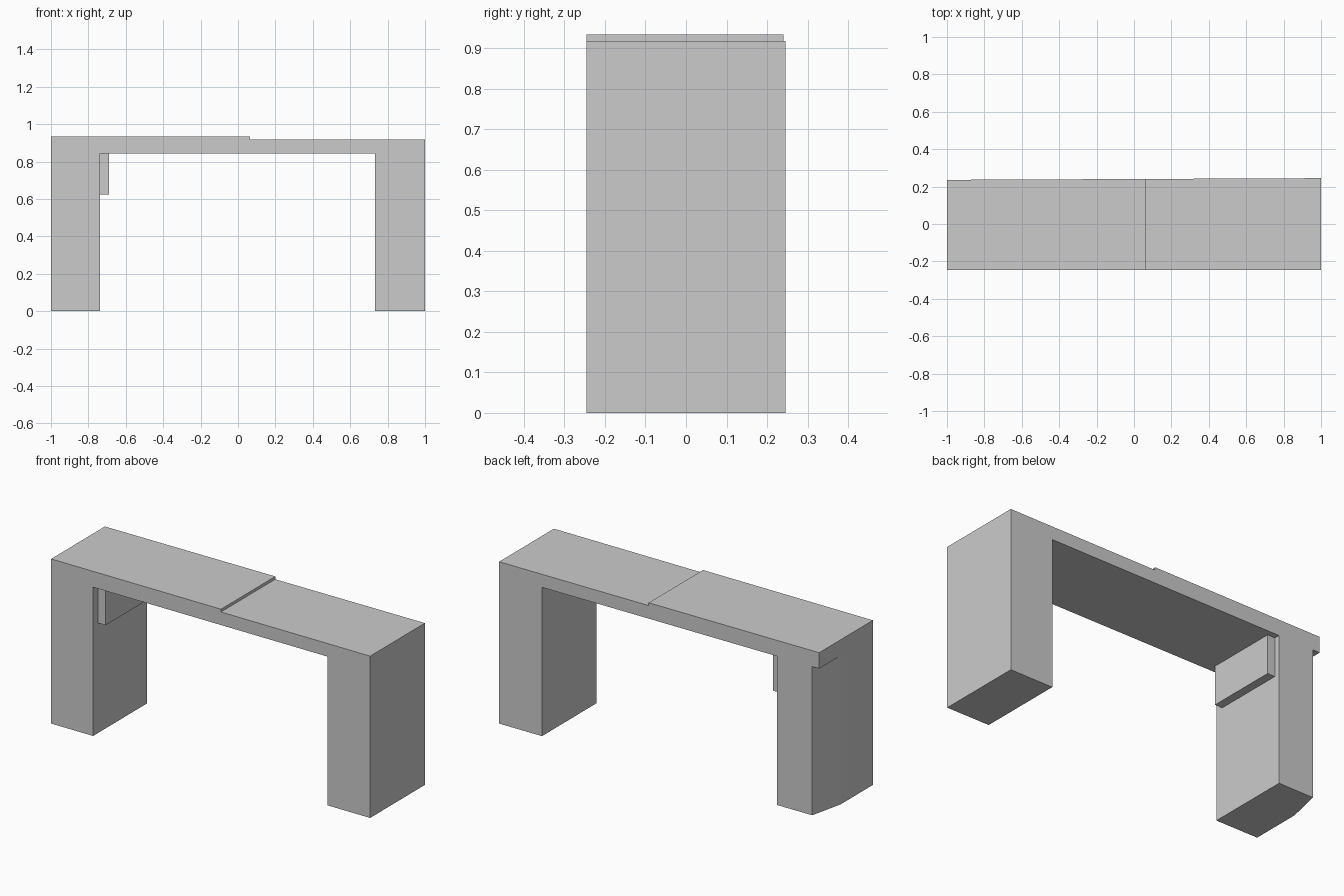
import bpy, bmesh
from mathutils import Vector

if "Cube" in bpy.data.objects:
    bpy.data.objects.remove(bpy.data.objects["Cube"])

FRONT, BACK = -0.245, 0.245
UNDER = 0.843            # underside of the deck


def prism(name, points, sweep):
    """Closed solid made by sweeping a flat outline along a vector."""
    bm = bmesh.new()
    face = bm.faces.new([bm.verts.new(p) for p in points])
    ext = bmesh.ops.extrude_face_region(bm, geom=[face])
    moved = [g for g in ext["geom"] if isinstance(g, bmesh.types.BMVert)]
    bmesh.ops.translate(bm, verts=moved, vec=Vector(sweep))
    bmesh.ops.recalc_face_normals(bm, faces=bm.faces)
    mesh = bpy.data.meshes.new(name)
    bm.to_mesh(mesh)
    bm.free()
    obj = bpy.data.objects.new(name, mesh)
    bpy.context.collection.objects.link(obj)
    return obj


# Portal body: two legs and a deck with a shallow step in its top
outline = [(-1, 0), (-0.737, 0), (-0.737, UNDER), (0.732, UNDER), (0.732, 0), (1, 0),
           (1, 0.917), (0.065, 0.917), (0.065, 0.933), (-1, 0.933)]
body = prism("portal_body", [(x, FRONT, z) for x, z in outline], (0, BACK - FRONT, 0))

# Back side runs in slightly towards the left end
for v in body.data.vertices:
    if v.co.y > 0:
        v.co.y -= 0.0045 * (1 - v.co.x)

# Bevelled back corner of the left leg, leaving the deck overhanging
plan = [(-0.934, 0.334), (-1.022, -0.054), (-1.2, -0.054), (-1.2, 0.334)]
cutter = prism("corner_cutter", [(x, y, -0.1) for x, y in plan], (0, 0, UNDER + 0.1))
cutter.hide_render = True
mod = body.modifiers.new("corner_cut", "BOOLEAN")
mod.operation = "DIFFERENCE"
mod.solver = "EXACT"
mod.object = cutter
bpy.context.view_layer.objects.active = body
bpy.ops.object.modifier_apply(modifier=mod.name)
bpy.data.objects.remove(cutter, do_unlink=True)

# Small panel box on the inner face of the left leg
box = [(-0.737, 0.623), (-0.69, 0.623), (-0.69, UNDER), (-0.737, UNDER)]
prism("inner_panel", [(x, -0.2, z) for x, z in box], (0, 0.405, 0))
